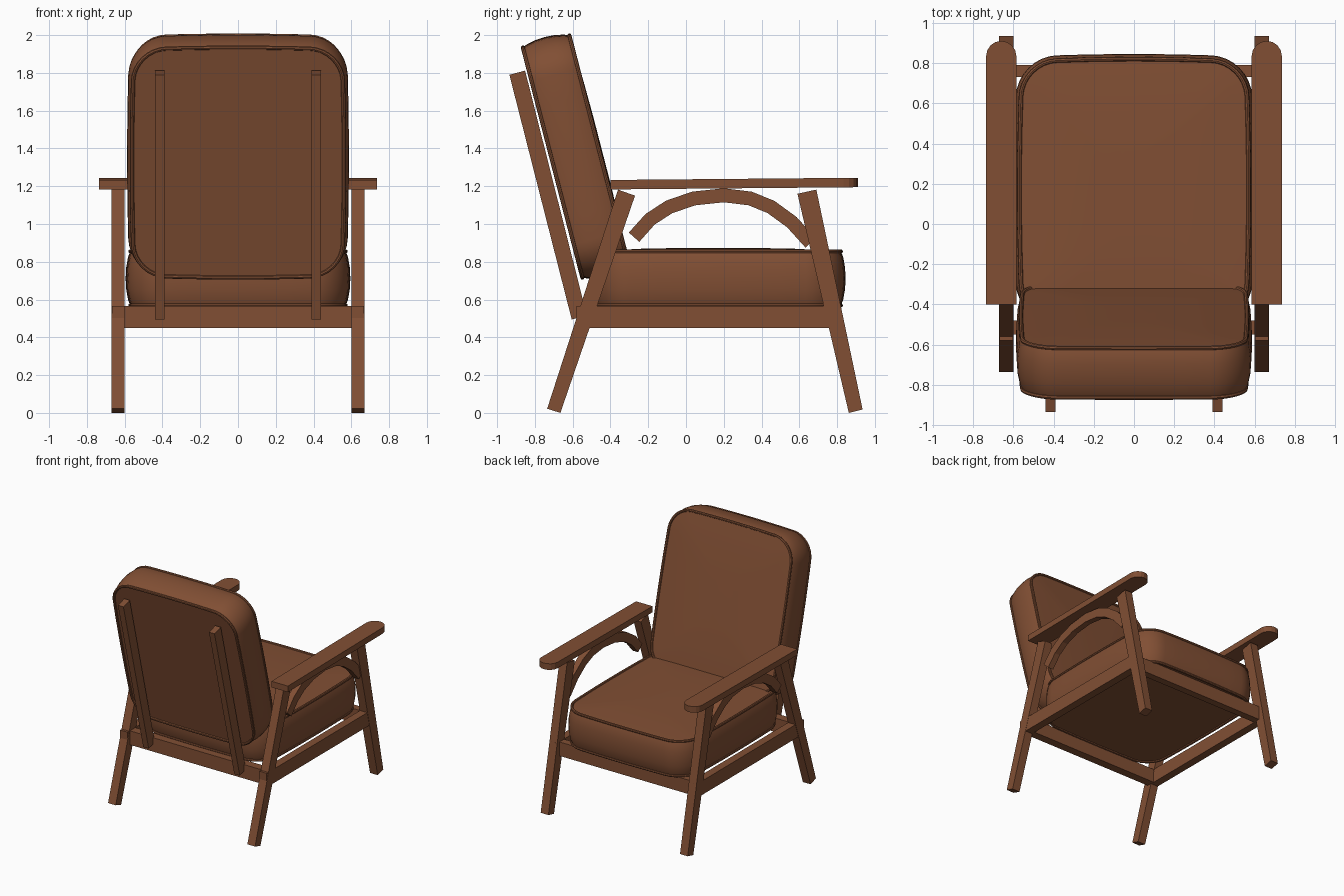
import bpy, bmesh, math
from mathutils import Matrix, Vector

if "Cube" in bpy.data.objects:
    bpy.data.objects.remove(bpy.data.objects["Cube"])

brown = bpy.data.materials.new("warm brown")
brown.diffuse_color = (0.22, 0.078, 0.034, 1)
brown.use_nodes = True
brown.node_tree.nodes["Principled BSDF"].inputs["Base Color"].default_value = brown.diffuse_color


def finish(name, bm, smooth=False):
    bmesh.ops.recalc_face_normals(bm, faces=bm.faces)
    me = bpy.data.meshes.new(name)
    bm.to_mesh(me)
    bm.free()
    me.materials.append(brown)
    ob = bpy.data.objects.new(name, me)
    bpy.context.collection.objects.link(ob)
    if smooth:
        bpy.context.view_layer.objects.active = ob
        ob.select_set(True)
        bpy.ops.object.shade_smooth_by_angle(angle=math.radians(40))
        ob.select_set(False)
    return ob


def side_plate(name, pts, x0, x1):
    """Extrude a (y, z) outline across x."""
    bm = bmesh.new()
    f = bm.faces.new([bm.verts.new((x0, y, z)) for y, z in pts])
    ext = bmesh.ops.extrude_face_region(bm, geom=[f])["geom"]
    bmesh.ops.translate(bm, vec=(x1 - x0, 0, 0),
                        verts=[v for v in ext if isinstance(v, bmesh.types.BMVert)])
    return finish(name, bm)


def both_sides(name, pts, x0, x1):
    side_plate(name + "_right", pts, x0, x1)
    side_plate(name + "_left", pts, -x1, -x0)


# Legs, side rails and back slats
both_sides("rear_leg", [(-.735, .022), (-.665, 0), (-.27, 1.15), (-.36, 1.182)], .60, .67)
both_sides("front_leg", [(.862, 0), (.935, .018), (.69, 1.182), (.59, 1.16)], .60, .67)
both_sides("side_rail", [(-.58, .565), (-.58, .50), (-.545, .45), (.80, .45), (.82, .565)], .602, .668)
both_sides("back_slat", [(-.605, .495), (-.525, .515), (-.852, 1.812), (-.935, 1.79)], .39, .44)

# Cross rails
side_plate("rear_rail", [(-.55, .45), (-.48, .45), (-.48, .565), (-.55, .565)], -.61, .61)
side_plate("front_rail", [(.73, .45), (.79, .45), (.79, .565), (.73, .565)], -.61, .61)

# Arched brackets under the arms
mid = [(-.275, .93), (-.19, 1.025), (-.09, 1.09), (.04, 1.135), (.20, 1.152),
       (.34, 1.135), (.45, 1.09), (.56, 1.01), (.66, .90)]
outer, inner = [], []
for i, p in enumerate(mid):
    a, b = Vector(mid[max(i - 1, 0)]), Vector(mid[min(i + 1, len(mid) - 1)])
    d = (b - a).normalized()
    n = Vector((-d.y, d.x)) * .037
    outer.append(tuple(Vector(p) + n))
    inner.append(tuple(Vector(p) - n))
both_sides("arm_arch", outer + inner[::-1], .61, .66)

# Armrests with a rounded front end
for side, name in ((1, "armrest_right"), (-1, "armrest_left")):
    plan = [(.585, -.40), (.735, -.40)]
    plan += [(.66 + .075 * math.cos(t * math.pi / 8), .835 + .075 * math.sin(t * math.pi / 8))
             for t in range(9)]
    bm = bmesh.new()
    rings = []
    for h in (1.183, 1.233):
        rings.append([bm.verts.new((side * x, y, h + .009 * (y + .4))) for x, y in plan])
        bm.faces.new(rings[-1])
    for i in range(len(plan)):
        j = (i + 1) % len(plan)
        bm.faces.new((rings[0][i], rings[0][j], rings[1][j], rings[1][i]))
    finish(name, bm)


def outline(hx, hy, r, bow):
    """Rounded rectangle with gently bowed edges."""
    pts = []
    for k, (sx, sy) in enumerate(((1, 1), (-1, 1), (-1, -1), (1, -1))):
        for i in range(9):
            a = math.radians(90 * k + i * 90 / 8)
            pts.append((sx * (hx - r) + r * math.cos(a), sy * (hy - r) + r * math.sin(a)))
    full = []
    for i, p in enumerate(pts):
        q = pts[(i + 1) % len(pts)]
        steps = 6 if i % 9 == 8 else 1
        for s in range(steps):
            full.append((p[0] + (q[0] - p[0]) * s / steps, p[1] + (q[1] - p[1]) * s / steps))
    return [(x + bow * x / hx * (1 - (y / hy) ** 2), y + bow * y / hy * (1 - (x / hx) ** 2))
            for x, y in full]


def skin(bm, rings, closed=False):
    n = len(rings[0])
    for a, b in zip(rings, rings[1:] + (rings[:1] if closed else [])):
        for i in range(n):
            j = (i + 1) % n
            bm.faces.new((a[i], a[j], b[j], b[i]))


def cushion(name, hx, hy, r, half, bow, dome_lo, dome_hi, mat):
    # (offset from outline, height) from bottom centre to top centre
    prof = [(-.45, -half - dome_lo), (-.25, -half - dome_lo * .8), (-.08, -half - dome_lo * .3),
            (0, -half), (.012, -half * .8), (.022, -half * .4), (.025, 0), (.022, half * .4),
            (.012, half * .8), (0, half), (-.08, half + dome_hi * .3),
            (-.25, half + dome_hi * .8), (-.45, half + dome_hi)]
    bm = bmesh.new()
    rings = []
    for o, z in prof:
        ring = outline(hx + o, hy + o, max(r + o, .06), bow)
        rings.append([bm.verts.new((x, y, z)) for x, y in ring])
    skin(bm, rings)
    bm.faces.new(rings[0])
    bm.faces.new(rings[-1])
    bm.transform(mat)
    finish(name, bm, True)
    # Piping along both edges
    bm = bmesh.new()
    for z in (-half, half):
        tube = []
        for k in range(8):
            a = k * math.pi / 4
            o = .011 * math.cos(a)
            tube.append([bm.verts.new((x, y, z + .011 * math.sin(a)))
                         for x, y in outline(hx + o, hy + o, r + o, bow)])
        skin(bm, tube, True)
    bm.transform(mat)
    finish(name + "_piping", bm, True)


# Seat and back cushions
cushion("seat_cushion", .555, .635, .17, .143, .015, 0, .018,
        Matrix.Translation((0, .17, .712)))
cushion("back_cushion", .55, .617, .17, .127, .012, .015, 0,
        Matrix.Translation((0, -.583, 1.357)) @ Matrix.Rotation(math.radians(104.5), 4, 'X'))
